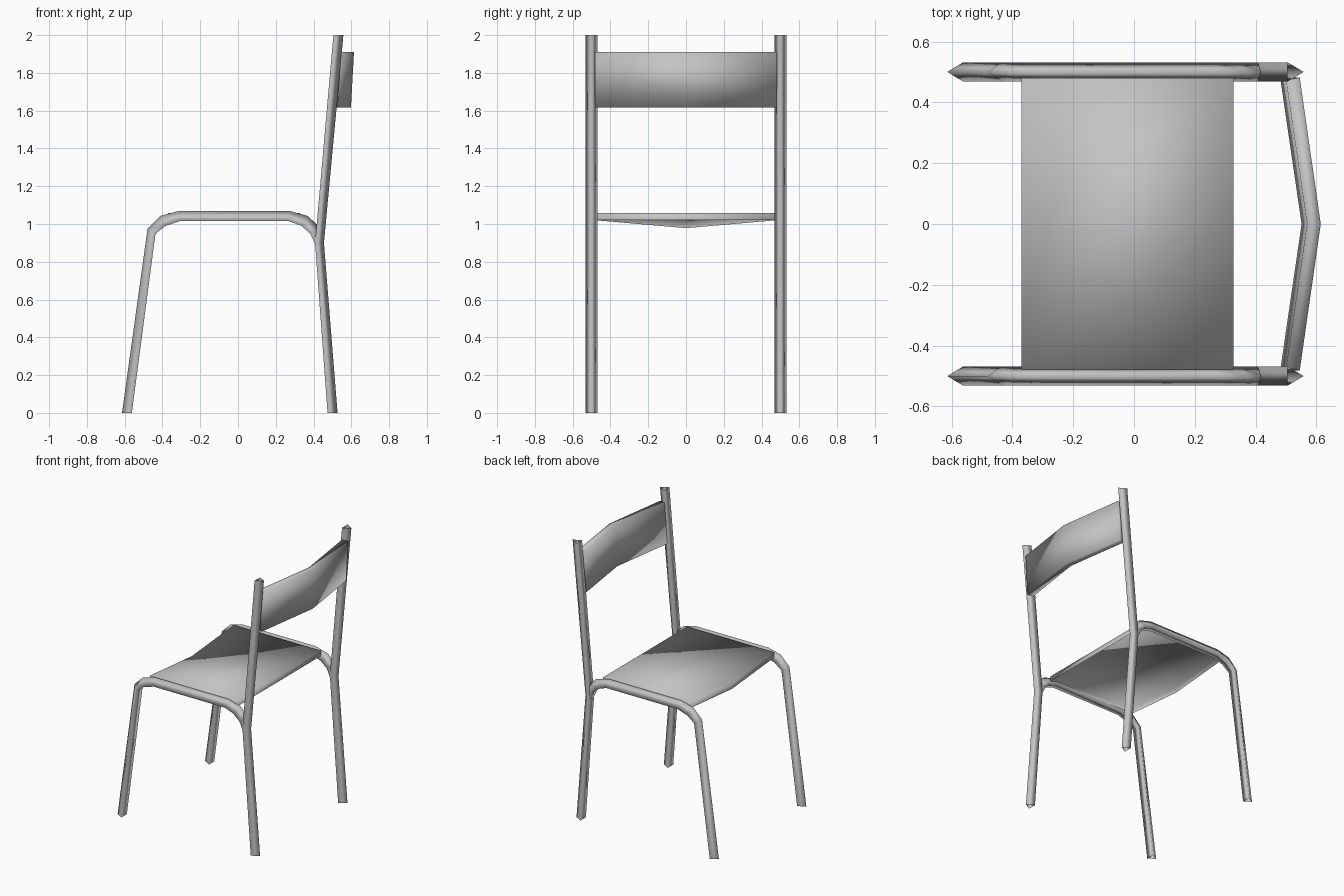
import bpy
import bmesh

cube = bpy.data.objects.get("Cube")
if cube:
    bpy.data.objects.remove(cube, do_unlink=True)

grey = bpy.data.materials.new("plain grey")
grey.use_nodes = True
colour = (0.55, 0.55, 0.55, 1)
grey.diffuse_color = colour
grey.node_tree.nodes["Principled BSDF"].inputs["Base Color"].default_value = colour


def loft(name, rings, closed=True, capped=True):
    """Join equal rings of points into one smooth shell.

    closed joins each ring's last point to its first; capped fills both ends.
    """
    bm = bmesh.new()
    rows = [[bm.verts.new(p) for p in ring] for ring in rings]
    sides = len(rows[0]) if closed else len(rows[0]) - 1
    for a, b in zip(rows, rows[1:]):
        for i in range(sides):
            j = (i + 1) % len(a)
            bm.faces.new((a[i], a[j], b[j]))
            bm.faces.new((a[i], b[j], b[i]))
    if capped:
        bm.faces.new(rows[0])
        bm.faces.new(rows[-1])
    bmesh.ops.recalc_face_normals(bm, faces=bm.faces)
    for face in bm.faces:
        face.smooth = True
    mesh = bpy.data.meshes.new(name)
    bm.to_mesh(mesh)
    bm.free()
    mesh.materials.append(grey)
    obj = bpy.data.objects.new(name, mesh)
    bpy.context.collection.objects.link(obj)
    return obj


def tube(name, y, outer, inner, half=0.0315):
    """Three-sided open tube: ridge on the outer path, flat side on the inner path."""
    return loft(name, [[(ox, y, oz), (ix, y - half, iz), (ix, y + half, iz)]
                       for (ox, oz), (ix, iz) in zip(outer, inner)], capped=False)


# Side frames: front leg bending over into the seat rail, and a bent rear post
rail_outer = [(-0.614, 0), (-0.479, 0.975), (-0.41, 1.043), (-0.315, 1.069),
              (0.272, 1.069), (0.368, 1.043), (0.426, 0.99), (0.454, 0.9)]
rail_inner = [(-0.562, 0), (-0.437, 0.947), (-0.384, 0.99), (-0.304, 1.016),
              (0.267, 1.016), (0.336, 0.99), (0.384, 0.947), (0.409, 0.89)]
post_outer = [(0.527, 0), (0.455, 0.9), (0.558, 2)]
post_inner = [(0.474, 0), (0.408, 0.9), (0.505, 2)]
for side, y in (("right", -0.5), ("left", 0.5)):
    tube("front_leg_and_rail_" + side, y, rail_outer, rail_inner)
    tube("rear_post_" + side, y, post_outer, post_inner)

# Seat: pan open underneath, its front edge dipping in the middle
loft("seat", [[(-0.37, y, 1.02 - dip), (-0.37, y, 1.058 - dip),
               (0.327, y, 1.058), (0.327, y, 1.02)]
              for y, dip in ((-0.48, 0), (0, 0.042), (0.48, 0))], closed=False)

# Backrest: leaning panel folded backwards in the middle
loft("backrest", [[(0.482 + bow, y, 1.618), (0.5 + bow, y, 1.91),
                   (0.545 + bow, y + skew, 1.91), (0.529 + bow, y + skew, 1.618)]
                  for y, bow, skew in ((-0.472, 0, -0.01), (0, 0.069, 0), (0.472, 0, 0.01))])
